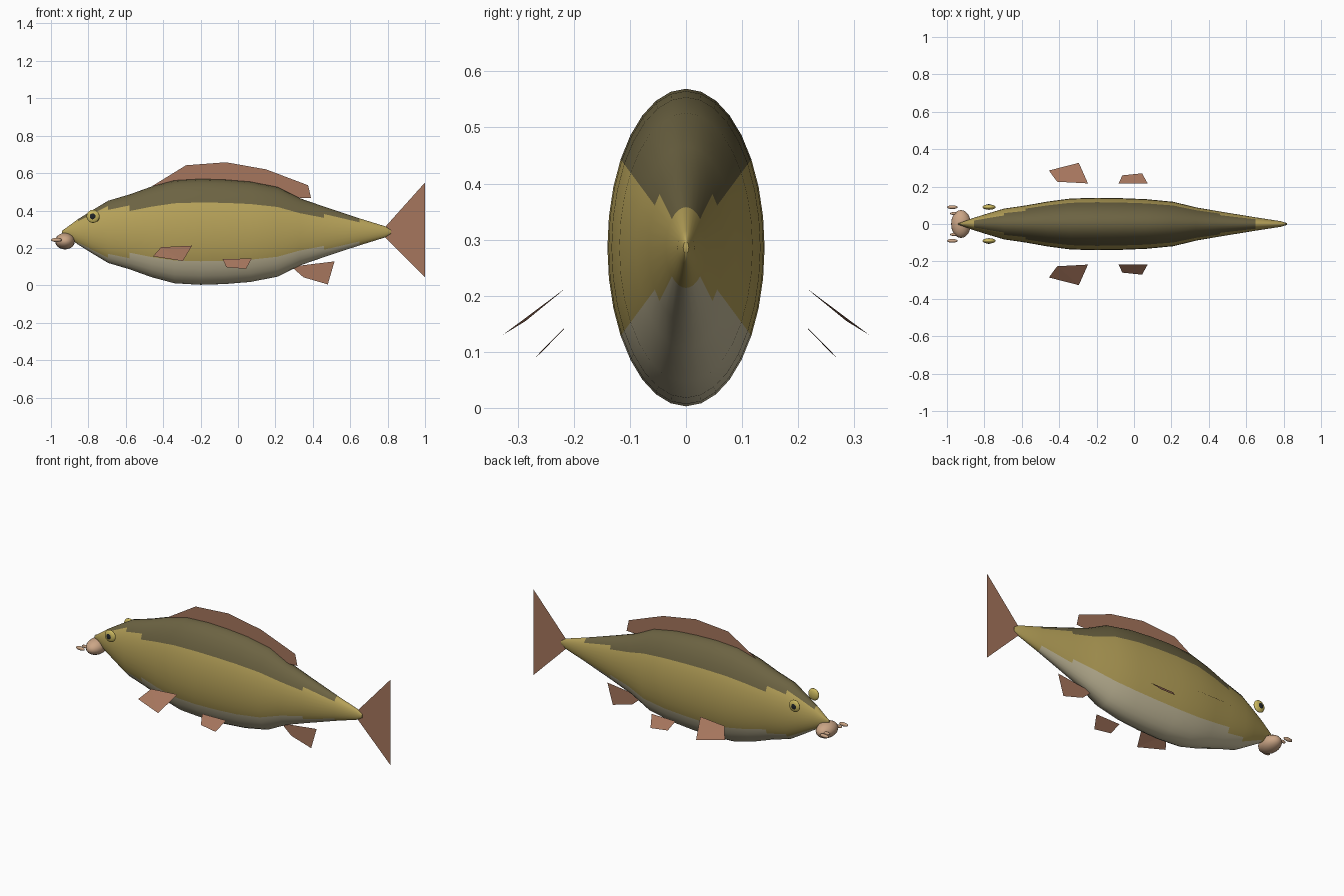
import bpy, bmesh
from math import sin, cos, pi, radians

if "Cube" in bpy.data.objects:
    bpy.data.objects.remove(bpy.data.objects["Cube"])


def material(name, color):
    m = bpy.data.materials.new(name)
    m.diffuse_color = (*color, 1)
    m.use_nodes = True
    m.node_tree.nodes["Principled BSDF"].inputs["Base Color"].default_value = m.diffuse_color
    return m


BACK = material("olive_back", (0.15, 0.125, 0.055))
SIDE = material("gold_side", (0.47, 0.36, 0.10))
BELLY = material("pale_belly", (0.56, 0.50, 0.33))
FIN = material("fin_brown", (0.38, 0.18, 0.11))
LIP = material("lip_tan", (0.60, 0.38, 0.24))
EYE = material("eye_gold", (0.62, 0.50, 0.12))
DARK = material("pupil_dark", (0.015, 0.018, 0.02))


def smooth(obj, angle=60):
    bpy.ops.object.select_all(action='DESELECT')
    obj.select_set(True)
    bpy.context.view_layer.objects.active = obj
    bpy.ops.object.shade_smooth_by_angle(angle=radians(angle))


def new_object(name, bm, mats):
    me = bpy.data.meshes.new(name)
    bm.to_mesh(me)
    bm.free()
    for m in mats:
        me.materials.append(m)
    obj = bpy.data.objects.new(name, me)
    bpy.context.collection.objects.link(obj)
    return obj


def sheet(name, points):
    """Flat single-sided fin from an outline."""
    bm = bmesh.new()
    bm.faces.new([bm.verts.new(p) for p in points])
    bmesh.ops.triangulate(bm, faces=bm.faces[:])
    return new_object(name, bm, [FIN])


def ball(name, loc, size, mat, segs=16, rings=10):
    bpy.ops.mesh.primitive_uv_sphere_add(segments=segs, ring_count=rings, radius=1, location=loc)
    obj = bpy.context.object
    obj.name = name
    obj.scale = size
    obj.data.materials.append(mat)
    smooth(obj)
    return obj


# Body: elliptical sections (x, half height, colour rows after this section)
SECTIONS = [(-0.94, 0.006, 0), (-0.855, 0.068, 3), (-0.775, 0.118, 3), (-0.695, 0.166, 4),
            (-0.58, 0.200, 5), (-0.46, 0.243, 5), (-0.34, 0.275, 5), (-0.20, 0.283, 5),
            (-0.07, 0.279, 5), (0.065, 0.268, 5), (0.21, 0.240, 5), (0.33, 0.180, 5),
            (0.46, 0.135, 4), (0.65, 0.072, 0), (0.786, 0.030, 0), (0.817, 0.010, 0)]
N, MID = 32, 0.286
bm = bmesh.new()
rings = []
for x, h, _ in SECTIONS:
    rings.append([bm.verts.new((x, 0.495 * h * sin(2 * pi * j / N), MID + h * cos(2 * pi * j / N)))
                  for j in range(N)])
for (_, _, rows), a, b in zip(SECTIONS, rings, rings[1:]):
    for j in range(N):
        k = (j + 1) % N
        f = bm.faces.new((a[j], a[k], b[k], b[j]))
        d = min(j, N - 1 - j)
        f.material_index = 1 if d < rows else 2 if N // 2 - 1 - d < rows else 0
for end in (rings[0], rings[-1]):
    bm.faces.new(end)
bmesh.ops.recalc_face_normals(bm, faces=bm.faces[:])
smooth(new_object("body", bm, [SIDE, BACK, BELLY]))

# Centre fins, outlined in the x-z plane
CENTRE_FINS = {
    "dorsal_fin": [(-0.46, 0.53), (-0.278, 0.642), (-0.064, 0.658), (0.15, 0.62), (0.375, 0.535),
                   (0.39, 0.468), (0.335, 0.466), (0.15, 0.53), (-0.064, 0.555), (-0.278, 0.55)],
    "anal_fin": [(0.285, 0.10), (0.516, 0.128), (0.48, 0.005), (0.35, 0.043)],
    "tail_fin": [(0.785, 0.31), (1.0, 0.55), (0.91, 0.285), (1.0, 0.043), (0.785, 0.257)],
}
for name, pts in CENTRE_FINS.items():
    sheet(name, [(x, 0, z) for x, z in pts])

# Paired parts
PECTORAL = [(-0.455, 0.286, 0.155), (-0.295, 0.327, 0.130), (-0.246, 0.217, 0.212), (-0.411, 0.226, 0.204)]
PELVIC = [(-0.083, 0.217, 0.141), (-0.062, 0.260, 0.097), (0.043, 0.271, 0.088), (0.073, 0.217, 0.143)]
for side, s in (("left", 1), ("right", -1)):
    sheet("pectoral_fin_" + side, [(x, s * y, z) for x, y, z in PECTORAL])
    sheet("pelvic_fin_" + side, [(x, s * y, z) for x, y, z in PELVIC])
    ball("eye_" + side, (-0.775, s * 0.09, 0.369), (0.035, 0.014, 0.035), EYE)
    ball("pupil_" + side, (-0.777, s * 0.100, 0.369), (0.017, 0.006, 0.017), DARK, 12, 8)
    ball("long_barbel_" + side, (-0.971, s * 0.09, 0.243), (0.029, 0.010, 0.011), LIP, 12, 8)
    ball("short_barbel_" + side, (-0.962, s * 0.056, 0.243), (0.022, 0.008, 0.009), LIP, 12, 8)

# Mouth
ball("mouth", (-0.925, 0, 0.236), (0.053, 0.075, 0.044), LIP)
